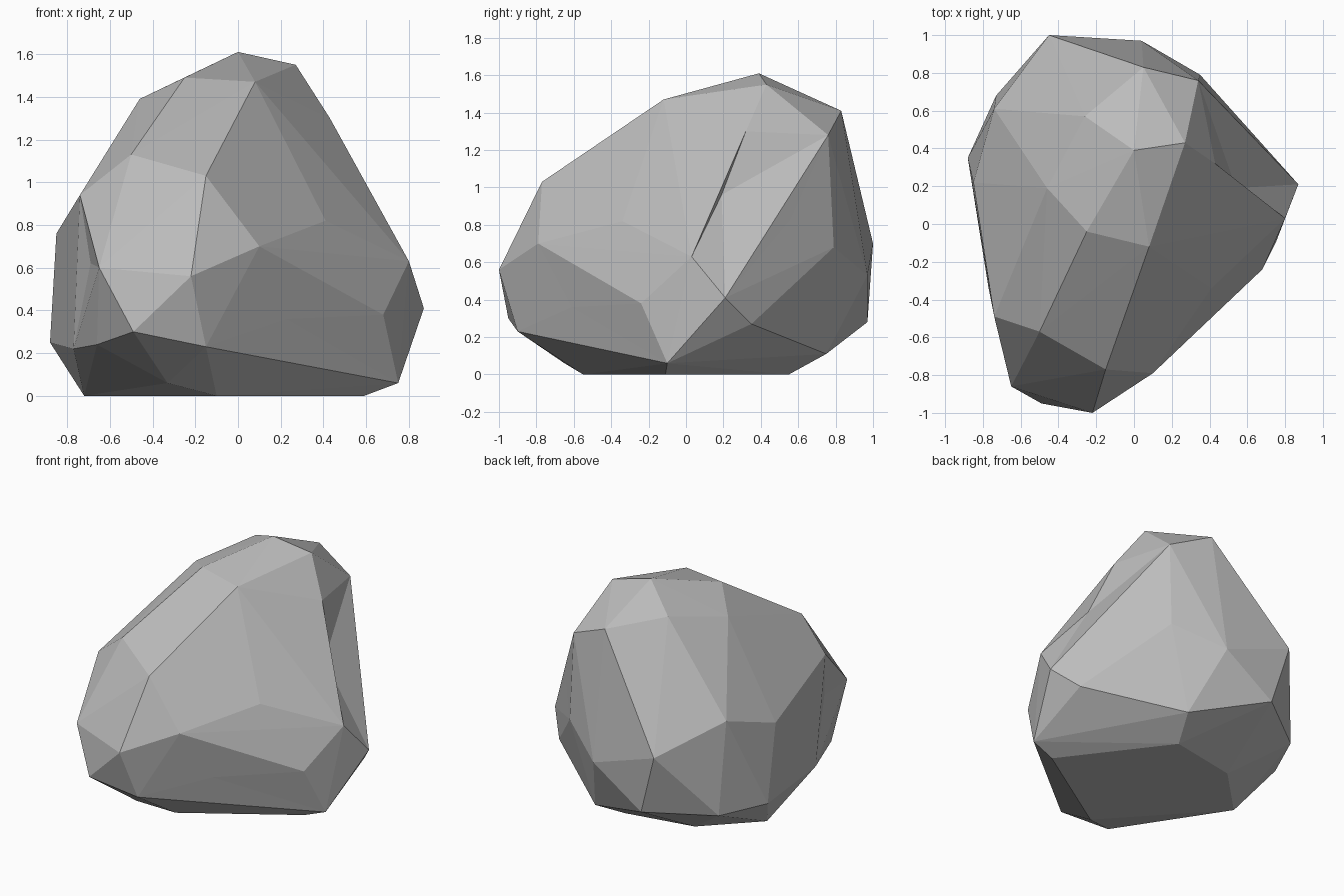
import bpy
import bmesh
from mathutils import Vector

default_cube = bpy.data.objects.get("Cube")
if default_cube:
    bpy.data.objects.remove(default_cube, do_unlink=True)

# Corner points of the boulder, grouped by region
crown = [
    (0, .39, 1.61), (.27, .43, 1.55), (.08, -.12, 1.47), (-.25, -.04, 1.49),
    (-.26, .57, 1.48), (.05, .83, 1.41), (.34, .76, 1.28), (-.46, .19, 1.39),
]
front_side = [
    (-.15, -.77, 1.03), (-.5, -.57, 1.13), (.1, -.79, .7), (.41, -.34, .82),
    (-.22, -1, .56), (-.65, -.86, .6), (-.49, -.95, .3), (-.15, -.9, .23),
    (.23, -.61, .36), (-.33, -.65, .06),
]
left_side = [
    (.43, .32, 1.3), (.54, .19, .96), (.8, .03, .63), (.87, .21, .41),
    (.68, -.24, .38), (.75, -.1, .06), (.74, .35, .27), (.54, .56, .83),
]
back_side = [
    (.35, .79, .68), (.04, .97, .53), (-.45, 1, .7), (-.33, .97, .28),
    (.18, .75, .11), (-.73, .68, .25),
]
right_side = [
    (-.74, .61, .89), (-.85, .22, .76), (-.88, .35, .25), (-.74, -.49, .94),
    (-.69, -.55, .62), (-.66, -.67, .24), (-.77, -.34, .22),
]
underside = [
    (-.1, -.55, 0), (.59, -.11, 0), (.09, .55, 0), (-.39, .46, 0), (-.72, .13, 0),
]
corners = [Vector(p) for p in crown + front_side + left_side
           + back_side + right_side + underside]
core = Vector((0, 0, .6))


def wrap_points(points):
    """Return a bmesh hull, its vertices in order and the vertices left inside."""
    mesh = bmesh.new()
    verts = [mesh.verts.new(p) for p in points]
    mesh.verts.index_update()
    bmesh.ops.convex_hull(mesh, input=verts, use_existing_faces=False)
    inside = [i for i, v in enumerate(verts) if not v.link_faces]
    return mesh, verts, inside


# Lift the dented corners just far enough to join the skin
lifts = [1.0] * len(corners)
for attempt in range(80):
    lifted = [core + (p - core) * lift for p, lift in zip(corners, lifts)]
    skin, skin_verts, inside = wrap_points(lifted)
    if not inside or attempt == 79:
        break
    for i in inside:
        lifts[i] *= 1.015
    skin.free()

# Let every corner sink back to its true place, forming the hollows
for vert, corner in zip(skin_verts, corners):
    vert.co = corner
loose = [v for v in skin.verts if not v.link_faces]
bmesh.ops.delete(skin, geom=loose, context='VERTS')
bmesh.ops.recalc_face_normals(skin, faces=skin.faces[:])
for face in skin.faces:
    face.smooth = False

# Boulder object
boulder_mesh = bpy.data.meshes.new("boulder")
skin.to_mesh(boulder_mesh)
skin.free()
boulder = bpy.data.objects.new("boulder", boulder_mesh)
bpy.context.scene.collection.objects.link(boulder)

# Plain grey stone
stone = bpy.data.materials.new("grey_stone")
stone.use_nodes = True
grey = (.5, .5, .5, 1)
stone.diffuse_color = grey
stone.node_tree.nodes["Principled BSDF"].inputs["Base Color"].default_value = grey
boulder_mesh.materials.append(stone)
